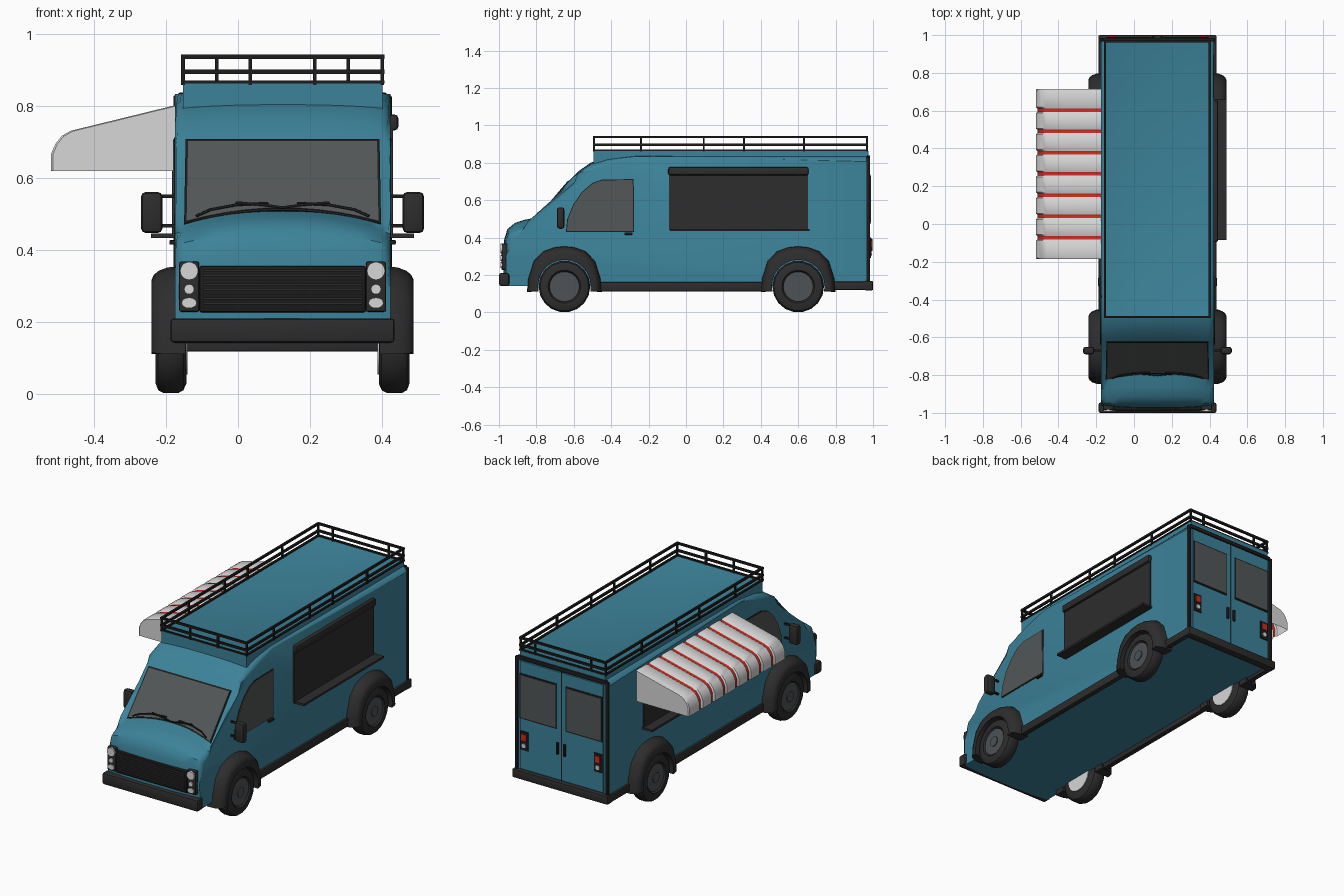
import bpy, bmesh, math
from mathutils import Matrix, Vector

if "Cube" in bpy.data.objects:
    bpy.data.objects.remove(bpy.data.objects["Cube"])

CX, HALF = 0.124, 0.30          # body centre line and half width


def material(name, r, g, b):
    m = bpy.data.materials.new(name)
    m.diffuse_color = (r, g, b, 1)
    m.use_nodes = True
    m.node_tree.nodes["Principled BSDF"].inputs["Base Color"].default_value = m.diffuse_color
    return m


TEAL = material("teal paint", 0.045, 0.225, 0.32)
BLACK = material("black trim", 0.012, 0.012, 0.012)
DARK = material("charcoal plastic", 0.026, 0.026, 0.026)
GLASS = material("grey glass", 0.085, 0.095, 0.095)
RIM = material("wheel grey", 0.075, 0.085, 0.09)
WHITE = material("white canvas", 0.68, 0.68, 0.68)
RED = material("red", 0.62, 0.025, 0.015)


def finish(bm, name, *mats):
    bmesh.ops.recalc_face_normals(bm, faces=bm.faces[:])
    me = bpy.data.meshes.new(name)
    bm.to_mesh(me)
    bm.free()
    ob = bpy.data.objects.new(name, me)
    bpy.context.collection.objects.link(ob)
    for m in mats:
        me.materials.append(m)
    return ob


def box(name, x, y, z, mat, bevel=0):
    bm = bmesh.new()
    bmesh.ops.create_cube(bm, size=1)
    for v in bm.verts:
        v.co = [(r[0] + r[1]) / 2 + c * (r[1] - r[0]) for r, c in zip((x, y, z), v.co)]
    if bevel:
        bmesh.ops.bevel(bm, geom=bm.edges[:], offset=bevel, segments=2, profile=0.5, affect='EDGES')
    return finish(bm, name, mat)


def prism(name, pts, vec, mat):
    bm = bmesh.new()
    f = bm.faces.new([bm.verts.new(p) for p in pts])
    r = bmesh.ops.extrude_face_region(bm, geom=[f], use_keep_orig=True)
    bmesh.ops.translate(bm, vec=vec, verts=[v for v in r["geom"] if isinstance(v, bmesh.types.BMVert)])
    return finish(bm, name, mat)


def loft(rings, closed=True, caps=True):
    bm = bmesh.new()
    vs = [[bm.verts.new(p) for p in r] for r in rings]
    n = len(vs[0])
    for a, b in zip(vs, vs[1:]):
        for i in range(n if closed else n - 1):
            j = (i + 1) % n
            bm.faces.new((a[i], a[j], b[j], b[i]))
    if caps:
        bm.faces.new(vs[0])
        bm.faces.new(vs[-1])
    return bm


def disc(name, c, r, depth, axis, mat, n=16, squash=1):
    bm = bmesh.new()
    rot = Matrix.Rotation(math.pi / 2, 4, axis)
    bmesh.ops.create_cone(bm, cap_ends=True, segments=n, radius1=r, radius2=r, depth=depth,
                          matrix=Matrix.Translation(c) @ Matrix.Diagonal((1, 1, squash, 1)) @ rot)
    return finish(bm, name, mat)


def sx(s, a, b):                 # x range on one side of the centre line
    return sorted((CX + s * a, CX + s * b))


# Body shell: side profile (y, z, crown drop in z, crown shift in y)
prof = [(-0.975, 0.14, 0, -0.015), (-0.978, 0.30, 0, -0.015), (-0.972, 0.39, 0.01, -0.015),
        (-0.955, 0.445, 0.03, -0.01), (-0.915, 0.478, 0.045, 0), (-0.865, 0.495, 0.05, 0.005),
        (-0.79, 0.508, 0.045, 0.038), (-0.62, 0.708, 0, 0), (-0.575, 0.755, 0.01, 0),
        (-0.51, 0.80, 0.012, 0), (-0.42, 0.828, 0.012, 0), (-0.27, 0.842, 0.008, 0),
        (0.975, 0.842, 0.008, 0), (0.975, 0.14, 0, 0)]
rings = []
for k in range(13):
    u = -1 + k / 6
    rings.append([(CX + u * HALF, y - cy * abs(u) ** 2.5, z - cz * abs(u) ** 2.5) for y, z, cz, cy in prof])
bm = loft(rings)
edges = []
for e in bm.edges:
    mid = (e.verts[0].co + e.verts[1].co) / 2
    if abs(abs(mid.x - CX) - HALF) < 1e-4 and mid.z > 0.3 and mid.y < 0.97:
        edges.append(e)
bmesh.ops.bevel(bm, geom=edges, offset=0.028, segments=3, profile=0.5, affect='EDGES')
finish(bm, "body_shell", TEAL)


# Windshield, frame and wipers on the sloped plane
def slope(x, z, off):
    return Vector((x, -0.79 + (z - 0.508) * 0.85 - 0.762 * off, z + 0.648 * off))


def shield(name, w, low, top, off, mat):
    us = [-1 + i / 5 for i in range(11)]
    pts = [slope(CX + w * u, low - 0.037 * u * u, off) for u in us]
    pts += [slope(CX + w * 0.985, top, off), slope(CX - w * 0.985, top, off)]
    prism(name, pts, Vector((0, -0.762, 0.648)) * 0.004, mat)


shield("windshield_frame", 0.274, 0.508, 0.706, 0.0, BLACK)
shield("windshield", 0.267, 0.514, 0.699, 0.002, GLASS)


def tube(name, pts, r, mat):
    cu = bpy.data.curves.new(name, 'CURVE')
    cu.dimensions = '3D'
    cu.bevel_depth, cu.bevel_resolution, cu.use_fill_caps = r, 1, True
    sp = cu.splines.new('POLY')
    sp.points.add(len(pts) - 1)
    for p, q in zip(sp.points, pts):
        p.co = (*q, 1)
    cu.materials.append(mat)
    bpy.context.collection.objects.link(bpy.data.objects.new(name, cu))


for s in (-1, 1):
    tube("wiper_blade", [slope(CX + s * a, z, 0.012) for a, z in
                         ((0.24, 0.487), (0.2, 0.505), (0.13, 0.518), (0.04, 0.523))], 0.004, BLACK)
    tube("wiper_arm", [slope(CX + s * a, z, 0.016) for a, z in
                       ((0.0, 0.508), (0.05, 0.515), (0.13, 0.522))], 0.004, BLACK)

# Raised roof with a shallow recessed top
bm = bmesh.new()
bmesh.ops.create_cube(bm, size=1)
for v in bm.verts:
    v.co = (CX + v.co.x * 0.555, 0.24 + v.co.y * 1.47, 0.822 + v.co.z * 0.084)
top = [f for f in bm.faces if f.normal.z > 0.9]
bmesh.ops.inset_region(bm, faces=top, thickness=0.022)
bmesh.ops.translate(bm, vec=(0, 0, -0.006), verts=top[0].verts[:])
finish(bm, "raised_roof", TEAL)

# Roof rack: two rails all round, plus posts
X0, X1, Y0, Y1, T = CX - 0.277, CX + 0.277, -0.492, 0.968, 0.006
for z in (0.868, 0.896, 0.938):
    t = T if z > 0.87 else 0.004
    for x in (X0, X1):
        box("rack_side_rail", (x - T, x + T), (Y0 - T, Y1 + T), (z - t, z + t), BLACK)
    for y in (Y0, Y1):
        box("rack_end_rail", (X0, X1), (y - T, y + T), (z - t, z + t), BLACK)
posts = [(x, y) for x in (X0, X1) for y in (Y0, -0.24, 0.095, 0.31, 0.63, Y1)]
posts += [(CX + s * 0.09, Y0) for s in (-1, 1)] + [(CX + s * 0.183, Y1) for s in (-1, 1)]
for x, y in posts:
    box("rack_post", (x - 0.005, x + 0.005), (y - 0.005, y + 0.005), (0.86, 0.94), BLACK)

# Parts repeated on both sides
door_glass = [(-0.637, 0.435), (-0.63, 0.50), (-0.60, 0.575), (-0.555, 0.64), (-0.50, 0.688),
              (-0.45, 0.705), (-0.285, 0.708), (-0.282, 0.435)]
arch = [(-0.2, -0.03), (-0.195, 0.04), (-0.165, 0.135), (-0.115, 0.187), (-0.055, 0.209), (0, 0.215),
        (0.055, 0.209), (0.115, 0.187), (0.165, 0.135), (0.195, 0.04), (0.2, -0.03)]
tyre = [(0.268, 0.0), (0.268, 0.112), (0.276, 0.13), (0.29, 0.138), (0.332, 0.138), (0.346, 0.13),
        (0.353, 0.112), (0.353, 0.088), (0.34, 0.08), (0.34, 0.0)]
for s in (-1, 1):
    side = CX + s * (HALF - 0.002)
    prism("door_window_seal", [(side, -0.46 + (y + 0.46) * 1.03, 0.572 + (z - 0.572) * 1.035)
                               for y, z in door_glass], (s * 0.004, 0, 0), BLACK)
    prism("door_window", [(side, y, z) for y, z in door_glass], (s * 0.007, 0, 0), GLASS)
    box("door_handle", sx(s, 0.295, 0.315), (-0.33, -0.285), (0.415, 0.428), BLACK, 0.003)
    # Service hatch, roller housing and counter
    box("service_hatch", sx(s, 0.29, 0.308), (-0.092, 0.652), (0.44, 0.775), DARK)
    box("shutter_roller", sx(s, 0.29, 0.322), (-0.095, 0.655), (0.733, 0.777), DARK, 0.01)
    box("service_counter", sx(s, 0.29, 0.366), (-0.085, 0.66), (0.434, 0.446), DARK)
    # Wing mirror
    box("wing_mirror", sx(s, 0.334, 0.394), (-0.69, -0.65), (0.447, 0.562), DARK, 0.014)
    for z in (0.468, 0.55):
        box("mirror_arm", sx(s, 0.285, 0.345), (-0.674, -0.664), (z - 0.005, z + 0.005), BLACK)
    # Sills
    box("side_sill", sx(s, 0.28, 0.312), (-0.46, 0.42), (0.112, 0.162), DARK, 0.006)
    box("rear_sill", sx(s, 0.28, 0.312), (0.78, 0.99), (0.12, 0.165), DARK, 0.006)
    for cy in (-0.65, 0.60):
        # Wheel arch: rounded outer skin around a circular opening
        inner = [(0.141 * math.cos(a), 0.141 * math.sin(a)) for a in
                 (math.radians(-12 + 204 * i / 14) for i in range(15))]
        bm = loft([[(CX + s * h, cy + y * k, 0.14 + z * k) for y, z in arch]
                   + [(CX + s * h, cy + y, 0.14 + z) for y, z in inner]
                   for h, k in ((0.27, 1), (0.32, 0.985), (0.345, 0.94), (0.358, 0.89), (0.365, 0.82))])
        finish(bm, "wheel_arch", DARK)
        # Wheel
        bm = loft([[(CX + s * h, cy + max(r, 1e-3) * math.cos(a), 0.138 + max(r, 1e-3) * math.sin(a))
                    for a in (math.tau * i / 18 for i in range(18))] for h, r in tyre])
        finish(bm, "tyre", DARK)
        disc("wheel_rim", (CX + s * 0.34, cy, 0.138), 0.079, 0.012, 'Y', RIM, 18)
        disc("wheel_hub", (CX + s * 0.345, cy, 0.138), 0.03, 0.012, 'Y', RIM, 12)
        disc("inner_wheel_plate", (CX + s * 0.267, cy, 0.138), 0.085, 0.006, 'Y', WHITE, 18)
    # Headlamp cluster
    box("headlamp_panel", sx(s, 0.232, 0.288), (-0.985, -0.955), (0.228, 0.368), DARK, 0.006)
    lx = CX + s * 0.26
    disc("headlamp", (lx, -0.986, 0.342), 0.025, 0.014, 'X', WHITE, 20)
    disc("indicator_lamp", (lx, -0.986, 0.291), 0.014, 0.012, 'X', WHITE, 16)
    disc("fog_lamp", (lx, -0.986, 0.253), 0.021, 0.012, 'X', WHITE, 16, 0.7)
    # Rear doors
    box("rear_door", sx(s, 0.004, 0.272), (0.97, 0.984), (0.175, 0.81), TEAL)
    box("rear_window_seal", sx(s, 0.028, 0.27), (0.975, 0.987), (0.472, 0.738), BLACK)
    box("rear_window", sx(s, 0.036, 0.262), (0.975, 0.990), (0.48, 0.73), GLASS)
    box("rear_door_handle", sx(s, 0.016, 0.03), (0.98, 0.996), (0.325, 0.395), BLACK, 0.004)
    box("tail_lamp_panel", sx(s, 0.215, 0.267), (0.975, 0.989), (0.29, 0.40), BLACK)
    box("tail_lamp", sx(s, 0.225, 0.257), (0.98, 0.994), (0.348, 0.385), RED)
    disc("reverse_lamp", (CX + s * 0.241, 0.989, 0.318), 0.013, 0.01, 'X', WHITE)
    box("rear_corner_trim", sx(s, 0.285, 0.304), (0.965, 0.985), (0.16, 0.83), BLACK, 0.004)

# Rear frame and bumpers
box("rear_top_trim", sx(1, -0.29, 0.29), (0.965, 0.985), (0.815, 0.838), BLACK, 0.004)
box("rear_door_seam", sx(1, -0.004, 0.004), (0.97, 0.98), (0.17, 0.82), BLACK)
box("rear_bumper", sx(1, -0.312, 0.312), (0.955, 1.0), (0.118, 0.168), DARK, 0.006)
box("front_bumper", sx(1, -0.312, 0.312), (-1.0, -0.945), (0.142, 0.21), DARK, 0.01)

# Grille with frame and slats
box("grille_frame", sx(1, -0.232, 0.232), (-0.987, -0.96), (0.226, 0.356), BLACK, 0.008)
for i in range(9):
    z = 0.239 + i * 0.013
    box("grille_slat", sx(1, -0.222, 0.222), (-0.992, -0.98), (z - 0.003, z + 0.003), DARK)

# Awning: open canvas shell in eight puffed panels with red seams
aw = [(-0.175, 0.803), (-0.33, 0.765), (-0.465, 0.732), (-0.49, 0.718), (-0.508, 0.696),
      (-0.52, 0.668), (-0.52, 0.62)]
stations = []
for i in range(8):
    a, b = -0.185 + i * 0.1125, -0.185 + (i + 1) * 0.1125
    stations += [(a, 0.985), (a + 0.006, 1)] if i == 0 else [(a + 0.009, 0.975), (a + 0.016, 1)]
    stations += [(b - 0.006, 1), (b, 0.985)] if i == 7 else [(b - 0.016, 1), (b - 0.009, 0.975)]
bm = loft([[(-0.175 + (x + 0.175) * k, y, 0.62 + (z - 0.62) * k) for x, z in aw] + [(-0.175, y, 0.62)]
           for y, k in stations], closed=False)
for f in bm.faces:
    j = (f.calc_center_median().y + 0.185) / 0.1125
    f.material_index = int(0.5 < j < 7.5 and abs(j - round(j)) < 0.06)
bmesh.ops.delete(bm, geom=[f for f in bm.faces if abs(f.calc_center_median().z - 0.62) < 1e-4],
                 context='FACES')
finish(bm, "awning", WHITE, RED)

# Smooth shading with sharp edges kept
for ob in bpy.context.collection.objects:
    if ob.type == 'MESH':
        ob.select_set(True)
        bpy.context.view_layer.objects.active = ob
bpy.ops.object.shade_smooth_by_angle(angle=math.radians(35))
